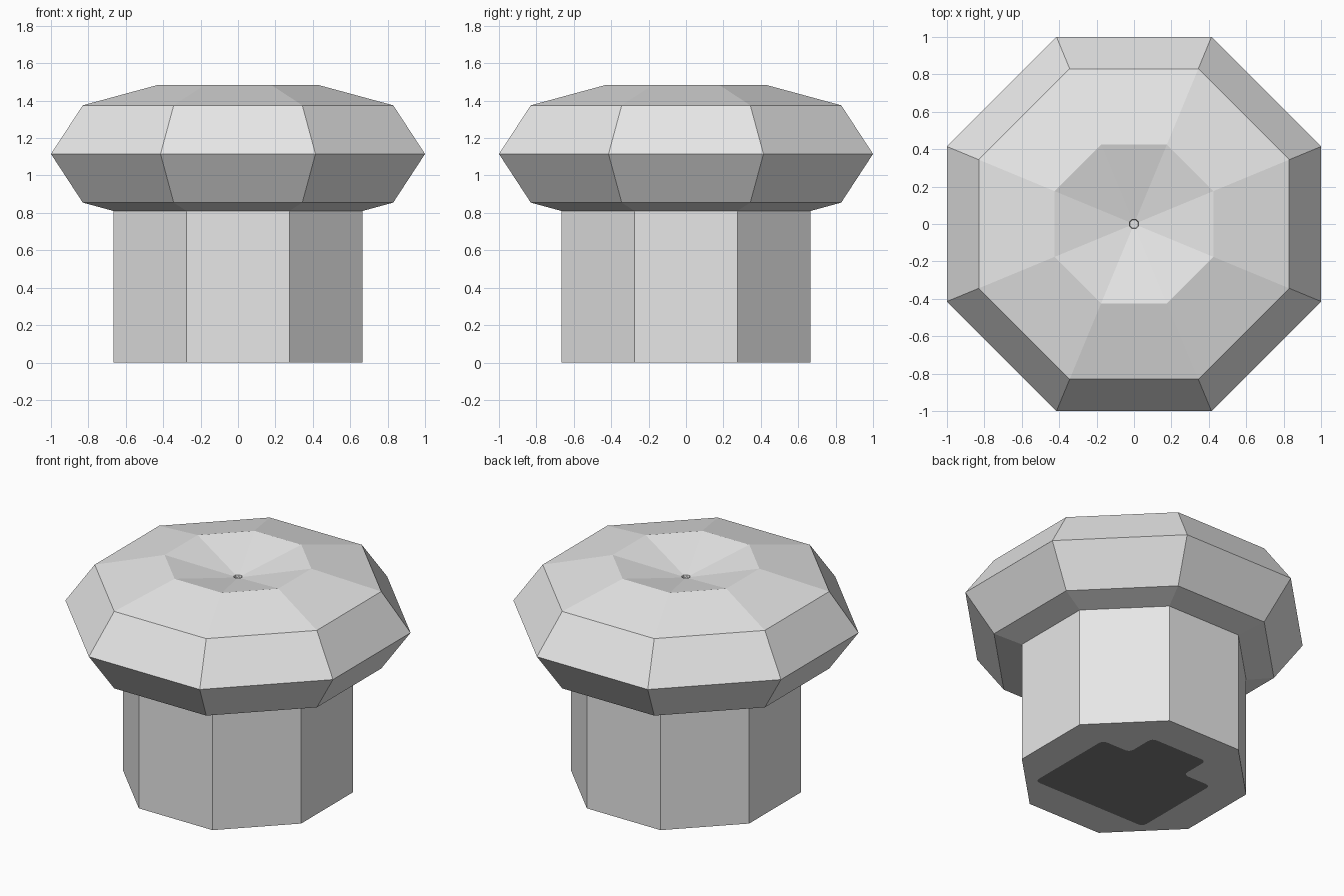
import bpy, bmesh, math
from mathutils import Vector

if "Cube" in bpy.data.objects:
    bpy.data.objects.remove(bpy.data.objects["Cube"])


def material(name, v):
    m = bpy.data.materials.new(name)
    m.diffuse_color = (v, v, v, 1)
    m.use_nodes = True
    m.node_tree.nodes["Principled BSDF"].inputs["Base Color"].default_value = m.diffuse_color
    return m


# Octagonal knob profile: (distance to flat side, height), bottom to top centre
profile = [(0.665, 0), (0.665, 0.81), (0.83, 0.855), (1.0, 1.115), (0.83, 1.375),
           (0.425, 1.485), (0.025, 1.385), (0.022, 1.37)]
N = 8
bm = bmesh.new()
rings = []
for d, z in profile:
    r = d / math.cos(math.pi / N)
    rings.append([bm.verts.new((r * math.cos((i + 0.5) * math.tau / N),
                                r * math.sin((i + 0.5) * math.tau / N), z)) for i in range(N)])
for a, b in zip(rings, rings[1:]):
    for i in range(N):
        j = (i + 1) % N
        bm.faces.new((a[i], a[j], b[j], b[i]))
bm.faces.new(rings[-1])

# Keyed dark patch on the underside: a square with two notched corners, rounded
half = [(0.43, -0.43), (0.43, 0.215), (0.215, 0.215), (0.215, 0.43)]
corners = [Vector(p) for p in half + [(-x, y) for x, y in reversed(half)]]
patch = []
for i, c in enumerate(corners):
    a = c + (corners[i - 1] - c).normalized() * 0.04
    b = c + (corners[(i + 1) % len(corners)] - c).normalized() * 0.04
    for k in range(5):
        t = k / 4
        p = a * (1 - t) ** 2 + c * 2 * t * (1 - t) + b * t ** 2
        patch.append(bm.verts.new((p.x, p.y, 0)))
inner = [bm.edges.new((patch[i - 1], patch[i])) for i in range(len(patch))]
outer = [bm.edges.get((rings[0][i - 1], rings[0][i])) for i in range(N)]

# Underside around the patch, then the patch itself
bmesh.ops.triangle_fill(bm, use_beauty=True, use_dissolve=False,
                        edges=inner + outer, normal=(0, 0, -1))
ids = set(patch)
extra = [f for f in bm.faces if all(v in ids for v in f.verts)
         and all(e in inner or len(e.link_faces) == 2 for e in f.edges)
         and f.calc_center_median().y < 0.2 and abs(f.calc_center_median().x) < 0.42]
if extra:
    bmesh.ops.delete(bm, geom=extra, context='FACES_ONLY')
dark = bm.faces.new(patch)
dark.material_index = 1
bmesh.ops.recalc_face_normals(bm, faces=bm.faces)

mesh = bpy.data.meshes.new("knob")
bm.to_mesh(mesh)
bm.free()
mesh.materials.append(material("light grey", 0.8))
mesh.materials.append(material("dark grey", 0.21))
knob = bpy.data.objects.new("octagonal_knob", mesh)
bpy.context.collection.objects.link(knob)
